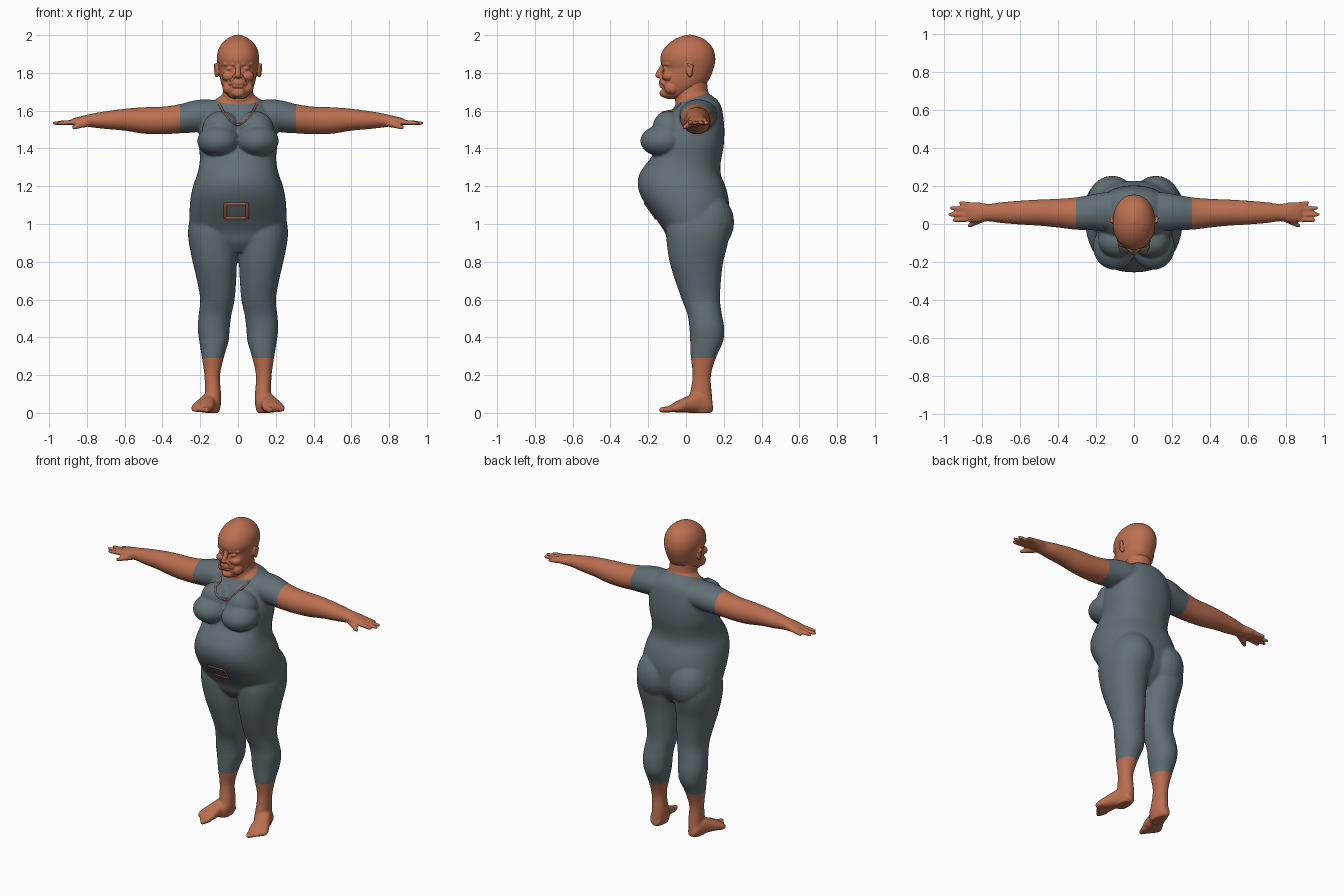
import bpy, bmesh, math
from mathutils import Vector, Matrix
from mathutils.bvhtree import BVHTree

cube = bpy.data.objects.get("Cube")
if cube:
    bpy.data.objects.remove(cube)


def material(name, rgb):
    m = bpy.data.materials.new(name)
    m.use_nodes = True
    m.diffuse_color = (*rgb, 1)
    m.node_tree.nodes["Principled BSDF"].inputs["Base Color"].default_value = (*rgb, 1)
    return m


skin = material("skin", (0.50, 0.16, 0.08))
cloth = material("slate cloth", (0.12, 0.16, 0.18))
rust = material("rust trim", (0.38, 0.12, 0.06))
bronze = material("dull bronze", (0.22, 0.12, 0.085))


def spline(a, b, c, d, t):
    return b + (c - a) * (t / 2) + (a * 2 - b * 5 + c * 4 - d) * (t * t / 2) + (b * 3 - a - c * 3 + d) * (t ** 3 / 2)


def loft(bm, rings, n=2.0, sides=40, steps=4):
    """Skin a closed tube over rings of (centre, half axis, half axis)."""
    rings = [tuple(Vector(v) for v in r) for r in rings]
    ext = [rings[0]] + rings + [rings[-1]]
    fine = [tuple(spline(*(ext[i + k][j] for k in range(4)), s / steps) for j in range(3))
            for i in range(len(rings) - 1) for s in range(steps)] + [rings[-1]]
    loops = []
    for c, u, v in fine:
        loop = []
        for k in range(sides):
            a = 2 * math.pi * k / sides
            x, y = (math.copysign(abs(f) ** (2 / n), f) for f in (math.cos(a), math.sin(a)))
            loop.append(bm.verts.new(c + u * x + v * y))
        loops.append(loop)
    for p, q in zip(loops, loops[1:]):
        for k in range(sides):
            bm.faces.new((p[k - 1], p[k], q[k], q[k - 1]))
    bm.faces.new(loops[0])
    bm.faces.new(loops[-1])


def slab(z, x0, x1, front, back):
    return (((x0 + x1) / 2, (front + back) / 2, z), ((x1 - x0) / 2, 0, 0), (0, (back - front) / 2, 0))


def ball(bm, centre, radii, tilt=0):
    mat = Matrix.Translation(centre) @ Matrix.Rotation(tilt, 4, 'X') @ Matrix.Diagonal((*radii, 1))
    bmesh.ops.create_uvsphere(bm, u_segments=24, v_segments=16, radius=1, matrix=mat)


def digit(bm, a, b, r0, r1):
    """Tapered round-ended finger, toe or ridge."""
    a, b = Vector(a), Vector(b)
    d = (b - a).normalized()
    u = d.cross(Vector((0.1, 0.2, 1))).normalized()
    v = d.cross(u)
    stops = ((0, .6), (.1, 1), (.5, 1), (.85, 1), (.96, .7), (1, .25))
    loft(bm, [(a.lerp(b, t), u * (r0 + (r1 - r0) * t) * s, v * (r0 + (r1 - r0) * t) * s)
              for t, s in stops], sides=14, steps=2)


def mirrored(bm):
    geo = bmesh.ops.duplicate(bm, geom=bm.verts[:] + bm.edges[:] + bm.faces[:])["geom"]
    for v in geo:
        if isinstance(v, bmesh.types.BMVert):
            v.co.x = -v.co.x


def sculpt(name, bm, voxel, rounds):
    """Fuse the overlapping parts into one soft surface."""
    bmesh.ops.recalc_face_normals(bm, faces=bm.faces)
    me = bpy.data.meshes.new(name)
    bm.to_mesh(me)
    bm.free()
    ob = bpy.data.objects.new(name, me)
    bpy.context.collection.objects.link(ob)
    bpy.context.view_layer.objects.active = ob
    fuse = ob.modifiers.new("fuse", 'REMESH')
    fuse.mode, fuse.voxel_size = 'VOXEL', voxel
    soft = ob.modifiers.new("soften", 'SMOOTH')
    soft.factor, soft.iterations = 0.5, rounds
    for m in ("fuse", "soften"):
        bpy.ops.object.modifier_apply(modifier=m)
    ob.data.materials.clear()
    ob.data.polygons.foreach_set("use_smooth", [True] * len(ob.data.polygons))
    return ob


# Limbs, breasts and buttocks, modelled on the left and mirrored
bm = bmesh.new()
loft(bm, [slab(*s) for s in (
    (0, .10, .175, .01, .13), (.05, .09, .18, .0, .14), (.1, .09, .175, .02, .137), (.2, .095, .178, .035, .132),
    (.3, .073, .192, .025, .162), (.38, .05, .205, .022, .197), (.45, .044, .213, .018, .202),
    (.52, .035, .208, .008, .19), (.6, .018, .2, -.022, .18), (.7, .01, .217, -.057, .185),
    (.8, .005, .24, -.087, .197), (.9, 0, .26, -.102, .222), (.97, 0, .264, -.105, .23), (1.06, .02, .25, -.09, .21))], 2.2)

arm = ((.08, .07, 1.58, .10, .07), (.17, .065, 1.577, .1, .083), (.24, .06, 1.568, .092, .084),
       (.31, .055, 1.557, .085, .077), (.4, .057, 1.548, .076, .073), (.5, .06, 1.548, .069, .07),
       (.6, .06, 1.552, .063, .058), (.7, .06, 1.55, .055, .047), (.77, .06, 1.548, .046, .037),
       (.83, .062, 1.545, .054, .026), (.88, .065, 1.54, .05, .018))
loft(bm, [((x, y, z), (0, ry, 0), (0, 0, rz)) for x, y, z, ry, rz in arm])
for y0, x1, y1 in ((.026, .96, .018), (.05, .985, .05), (.077, .975, .086), (.1, .925, .113)):
    digit(bm, (.85, y0, 1.54), (x1, y1, 1.533), .0145, .0105)
digit(bm, (.78, .04, 1.54), (.88, -.015, 1.508), .022, .011)

# Foot turned slightly outward, with toes
ahead, side = Vector((.3, -.954, 0)), Vector((.954, .3, 0))
heel = Vector((.127, .14, 0))
loft(bm, [(heel + ahead * t + Vector((0, 0, h + .003)), side * w, (0, 0, h)) for t, w, h in (
    (0, .018, .018), (.02, .037, .035), (.08, .043, .052), (.14, .05, .042), (.2, .06, .028), (.235, .052, .017))], 2.3)
for k in range(5):
    root = heel + ahead * (.21 - .008 * k) + side * (-.042 + .022 * k)
    r = .018 - .0017 * k
    digit(bm, root + Vector((0, 0, .02)), root + ahead * (.073 - .006 * k) + Vector((0, 0, .015)), r, r * .85)

ball(bm, (.103, -.12, 1.44), (.113, .122, .085))
ball(bm, (.09, -.085, 1.50), (.10, .09, .10), .5)
ball(bm, (.115, .105, 1.01), (.135, .15, .16))
mirrored(bm)

# Trunk and neck
loft(bm, [slab(z, -w, w, f, b) for z, w, f, b in (
    (.85, .1, -.05, .14), (.9, .19, -.09, .18), (.95, .235, -.11, .21), (1.0, .255, -.14, .222),
    (1.1, .255, -.212, .228), (1.16, .247, -.244, .22), (1.21, .235, -.255, .205), (1.26, .217, -.248, .185),
    (1.31, .205, -.218, .182), (1.36, .202, -.18, .19), (1.42, .208, -.16, .2), (1.5, .205, -.135, .203),
    (1.57, .19, -.095, .197), (1.62, .165, -.062, .187), (1.655, .125, -.042, .167), (1.685, .08, -.03, .13))], 2.3, 64)
loft(bm, [slab(z, -w, w, f, b) for z, w, f, b in (
    (1.6, .1, -.04, .16), (1.65, .086, -.058, .14), (1.7, .08, -.06, .118), (1.77, .075, -.03, .11))])
body = sculpt("body", bm, .007, 6)
body.data.materials.append(skin)
body.data.materials.append(cloth)

# Clean garment edges at neckline, sleeves and trouser hems
neck_at, neck_up = Vector((0, -.06, 1.632)), Vector((0, -.35, 1)).normalized()
bm = bmesh.new()
bm.from_mesh(body.data)
for co, no in ((neck_at, neck_up), ((.307, 0, 0), (1, 0, 0)), ((-.307, 0, 0), (1, 0, 0)), ((0, 0, .29), (0, 0, 1))):
    bmesh.ops.bisect_plane(bm, geom=bm.verts[:] + bm.edges[:] + bm.faces[:], plane_co=co, plane_no=no)
for f in bm.faces:
    c = f.calc_center_median()
    bare = abs(c.x) > .307 or c.z < .29 or (abs(c.x) < .13 and (c - neck_at).dot(neck_up) > 0)
    f.material_index = 0 if bare else 1
    f.smooth = True
surface = BVHTree.FromBMesh(bm)
bm.to_mesh(body.data)
bm.free()

# Head: brow, eyes, cheeks and ears mirrored
bm = bmesh.new()
digit(bm, (.016, -.122, 1.848), (.078, -.09, 1.848), .014, .012)
ball(bm, (.042, -.107, 1.824), (.019, .017, .012))
digit(bm, (.022, -.118, 1.809), (.064, -.100, 1.811), .006, .005)
ball(bm, (.05, -.092, 1.782), (.036, .034, .027))
ball(bm, (.017, -.136, 1.783), (.012, .014, .01))
digit(bm, (.024, -.136, 1.776), (.046, -.116, 1.735), .008, .007)
ball(bm, (.05, -.075, 1.72), (.032, .04, .035))
ball(bm, (.11, .017, 1.812), (.012, .017, .036), .2)
digit(bm, (.118, .005, 1.845), (.122, .034, 1.838), .008, .008)
digit(bm, (.122, .034, 1.843), (.115, .018, 1.778), .008, .008)
mirrored(bm)
# Skull, nose, lips and chin
loft(bm, [slab(z, -w, w, f, b) for z, w, f, b in (
    (1.663, .025, -.105, -.04), (1.68, .055, -.122, .03), (1.72, .08, -.127, .085), (1.76, .093, -.128, .12),
    (1.8, .1, -.123, .138), (1.825, .104, -.12, .147), (1.85, .109, -.132, .153), (1.88, .112, -.136, .155),
    (1.92, .105, -.122, .147), (1.955, .086, -.092, .125), (1.98, .059, -.056, .093),
    (1.994, .033, -.022, .06), (2.002, .008, .01, .028))], 2.1, 48)
digit(bm, (0, -.12, 1.845), (0, -.15, 1.782), .011, .017)
ball(bm, (0, -.144, 1.786), (.016, .019, .014))
ball(bm, (0, -.122, 1.748), (.036, .022, .024))
digit(bm, (-.032, -.129, 1.746), (.032, -.129, 1.746), .007, .007)
digit(bm, (-.028, -.130, 1.728), (.028, -.130, 1.728), .008, .008)
ball(bm, (0, -.115, 1.692), (.034, .025, .022))
head = sculpt("head", bm, .0038, 4)
head.data.materials.append(skin)


def inlay(name, points, radius, mat, cyclic=False):
    """Thin band laid on the front of the body through (x, z) points."""
    cu = bpy.data.curves.new(name, 'CURVE')
    cu.dimensions, cu.bevel_depth, cu.bevel_resolution = '3D', radius, 2
    sp = cu.splines.new('POLY')
    sp.points.add(len(points) - 1)
    for p, (x, z) in zip(sp.points, points):
        hit = surface.ray_cast(Vector((x, -1, z)), Vector((0, 1, 0)))[0] or Vector((x, 0, z))
        p.co = (x, hit.y + radius * .55, z, 1)
    sp.use_cyclic_u = cyclic
    ob = bpy.data.objects.new(name, cu)
    bpy.context.collection.objects.link(ob)
    cu.materials.append(mat)


# Necklace and belt buckle
xs = [.1 * k / 12 for k in range(-12, 13)]
inlay("necklace", [(x, 1.527 + 11 * x * x) for x in xs], .007, bronze)
inlay("pendant", [(-.012, 1.527), (.012, 1.527)], .009, bronze)
corners = [(-.067, 1.035), (.048, 1.035), (.048, 1.108), (-.067, 1.108)]
frame = []
for k, (x, z) in enumerate(corners):
    nx, nz = corners[(k + 1) % 4]
    frame += [(x + (nx - x) * t / 8, z + (nz - z) * t / 8) for t in range(8)]
inlay("belt_buckle", frame, .011, rust, True)
